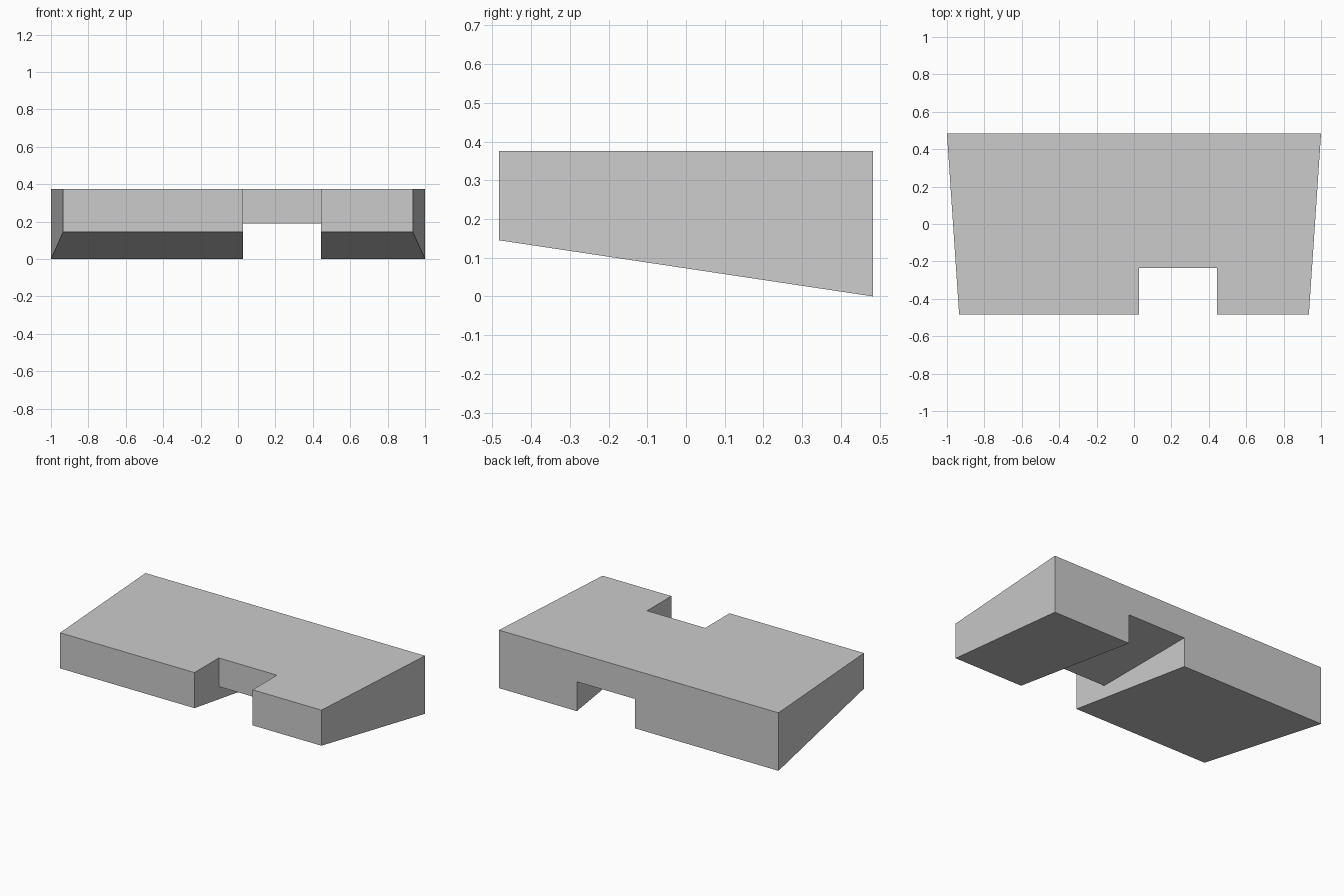
import bpy
import bmesh
from mathutils import Vector

default = bpy.data.objects.get("Cube")
if default:
    bpy.data.objects.remove(default, do_unlink=True)

HALF_DEPTH = 0.483
TOP = 0.375

grey = bpy.data.materials.new("light grey")
grey.use_nodes = True
colour = (0.6, 0.6, 0.6, 1)
grey.diffuse_color = colour
grey.node_tree.nodes["Principled BSDF"].inputs["Base Color"].default_value = colour


def extruded_profile(name, profile, x_min, x_max):
    """Extrude a (y, z) profile along x."""
    bm = bmesh.new()
    face = bm.faces.new([bm.verts.new((x_min, y, z)) for y, z in profile])
    result = bmesh.ops.extrude_face_region(bm, geom=[face])
    moved = [v for v in result["geom"] if isinstance(v, bmesh.types.BMVert)]
    bmesh.ops.translate(bm, verts=moved, vec=Vector((x_max - x_min, 0, 0)))
    bmesh.ops.recalc_face_normals(bm, faces=bm.faces[:])
    mesh = bpy.data.meshes.new(name)
    bm.to_mesh(mesh)
    bm.free()
    mesh.materials.append(grey)
    obj = bpy.data.objects.new(name, mesh)
    bpy.context.collection.objects.link(obj)
    return obj


# Wedge body with a sloping underside, narrower at the front
body = extruded_profile("wedge_block", [
    (-HALF_DEPTH, 0.145), (HALF_DEPTH, 0),
    (HALF_DEPTH, TOP), (-HALF_DEPTH, TOP)], -1, 1)
for v in body.data.vertices:
    if v.co.y < 0:
        v.co.x *= 0.935

# One stepped cutter: low channel right through, full-height notch at the front
cutter = extruded_profile("channel_cutter", [
    (-0.7, -0.2), (0.7, -0.2), (0.7, 0.19),
    (-0.235, 0.19), (-0.235, 0.6), (-0.7, 0.6)], 0.027, 0.443)

cut = body.modifiers.new("channel", "BOOLEAN")
cut.operation = "DIFFERENCE"
cut.solver = "EXACT"
cut.object = cutter

# Apply the cut and discard the cutter
bpy.context.view_layer.update()
depsgraph = bpy.context.evaluated_depsgraph_get()
final = bpy.data.meshes.new_from_object(body.evaluated_get(depsgraph))
body.modifiers.clear()
body.data = final
bpy.data.objects.remove(cutter, do_unlink=True)
